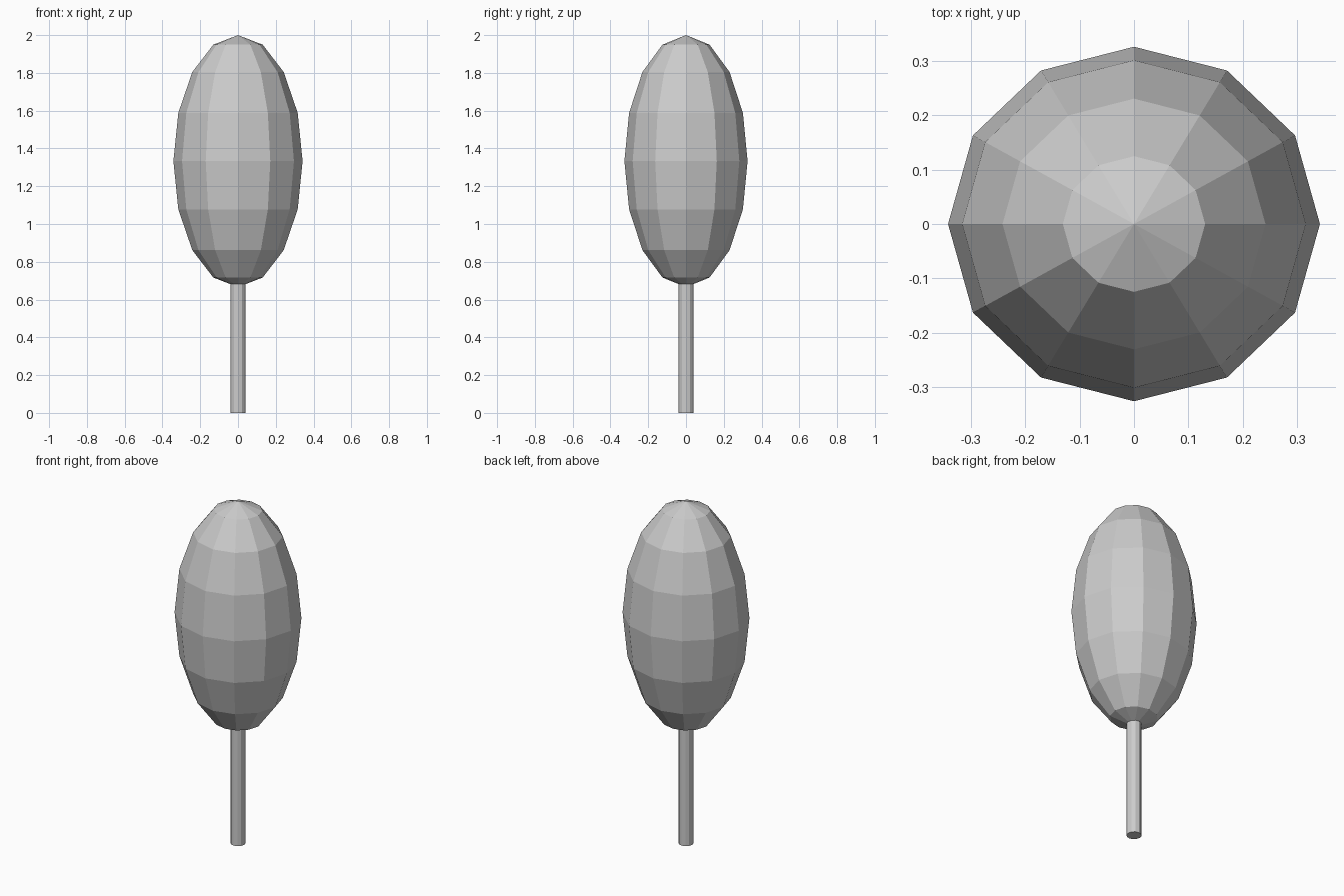
import bpy

cube = bpy.data.objects.get("Cube")
if cube:
    bpy.data.objects.remove(cube, do_unlink=True)

SIDES = 12
BODY_RADII = (0.342, 0.326, 0.667)
BODY_CENTRE = 1.333
STICK_RADIUS = 0.04
STICK_TOP = 0.75

# One plain grey for everything
grey = bpy.data.materials.new("plain_grey")
grey.use_nodes = True
colour = (0.6, 0.6, 0.6, 1)
grey.diffuse_color = colour
grey.node_tree.nodes["Principled BSDF"].inputs["Base Color"].default_value = colour


def finish(name):
    """Name the new part, apply its scale, keep it faceted and colour it."""
    part = bpy.context.object
    part.name = part.data.name = name
    bpy.ops.object.transform_apply(location=False, rotation=False, scale=True)
    bpy.ops.object.shade_flat()
    part.data.materials.append(grey)
    return part


# Faceted egg-shaped body
bpy.ops.mesh.primitive_uv_sphere_add(
    segments=SIDES, ring_count=8, radius=1, location=(0, 0, BODY_CENTRE))
bpy.context.object.scale = BODY_RADII
finish("body")

# Thin stick, tucked into the underside of the body
bpy.ops.mesh.primitive_cylinder_add(
    vertices=SIDES, radius=STICK_RADIUS, depth=STICK_TOP,
    location=(0, 0, STICK_TOP / 2))
finish("stick")
